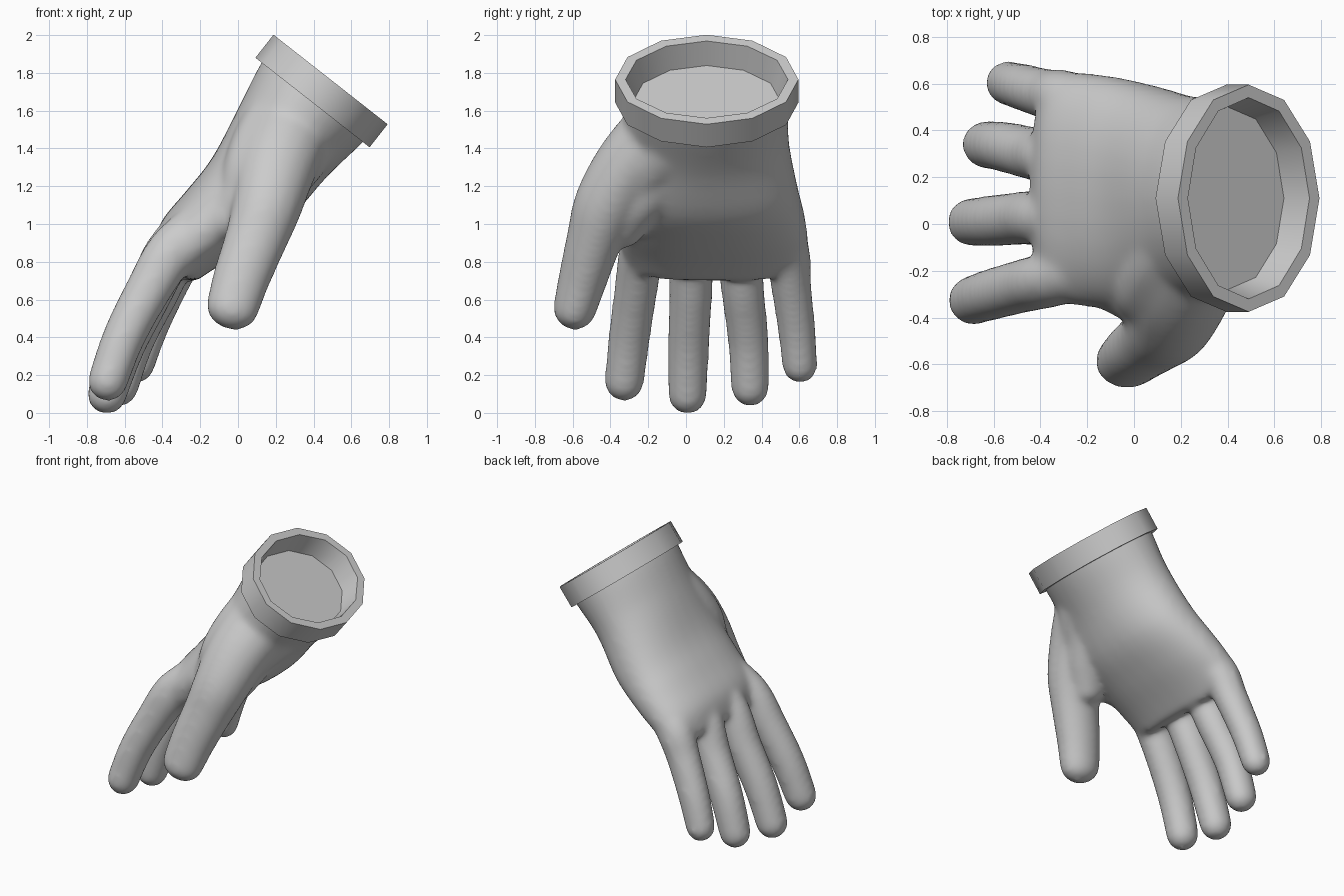
import bpy, bmesh, math
from mathutils import Vector

if "Cube" in bpy.data.objects:
    bpy.data.objects.remove(bpy.data.objects["Cube"])

grey = bpy.data.materials.new("grey")
grey.diffuse_color = (0.6, 0.6, 0.6, 1)
grey.use_nodes = True
grey.node_tree.nodes["Principled BSDF"].inputs["Base Color"].default_value = grey.diffuse_color

AXIS = Vector((0.617, 0, 0.787))      # wrist axis, pointing out of the opening
ACROSS = Vector((0.787, 0, -0.617))   # from the back of the hand to the palm
SIDE = Vector((0, 1, 0))


def refine(points, steps=4):
    """Catmull-Rom curve through rows of numbers."""
    out = []
    last = len(points) - 1
    for i in range(last):
        rows = zip(points[max(i - 1, 0)], points[i], points[i + 1], points[min(i + 2, last)])
        rows = list(rows)
        for k in range(steps):
            t = k / steps
            out.append([0.5 * (2 * b + (c - a) * t + (2 * a - 5 * b + 4 * c - d) * t ** 2
                               + (3 * b - a - 3 * c + d) * t ** 3) for a, b, c, d in rows])
    return out + [list(points[-1])]


def loop(bm, center, a, b, n, power=1.0):
    """Ring of vertices on an ellipse, squarer when power is below 1."""
    verts = []
    for i in range(n):
        t = 2 * math.pi * i / n
        c, s = math.cos(t), math.sin(t)
        c = math.copysign(abs(c) ** power, c)
        s = math.copysign(abs(s) ** power, s)
        verts.append(bm.verts.new(center + a * c + b * s))
    return verts


def loft(bm, loops):
    """Skin a list of rings and close both ends."""
    n = len(loops[0])
    for p, q in zip(loops, loops[1:]):
        for i in range(n):
            j = (i + 1) % n
            bm.faces.new((p[i], p[j], q[j], q[i]))
    bm.faces.new(loops[0][::-1])
    bm.faces.new(loops[-1])


def digit(bm, points):
    """Round-tipped tube; each point is x, y, z, side radius, thickness radius."""
    points = refine(points)
    pos = [Vector(p[:3]) for p in points]
    loops = []
    for i, p in enumerate(points):
        d = (pos[min(i + 1, len(pos) - 1)] - pos[max(i - 1, 0)]).normalized()
        side = (SIDE - d * d.dot(SIDE)).normalized()
        thick = d.cross(side)
        if i == 0:                      # rounded tip
            for k in (0.1, 0.35, 0.6, 0.8):
                ang = k * math.pi / 2
                c = pos[0] - d * p[3] * math.cos(ang)
                loops.append(loop(bm, c, side * p[3] * math.sin(ang),
                                  thick * p[4] * math.sin(ang), 16))
        loops.append(loop(bm, pos[i], side * p[3], thick * p[4], 16))
    loft(bm, loops)


def make_object(name, bm):
    bmesh.ops.recalc_face_normals(bm, faces=bm.faces[:])
    mesh = bpy.data.meshes.new(name)
    bm.to_mesh(mesh)
    bm.free()
    mesh.materials.append(grey)
    ob = bpy.data.objects.new(name, mesh)
    bpy.context.collection.objects.link(ob)
    bpy.ops.object.select_all(action='DESELECT')
    bpy.context.view_layer.objects.active = ob
    ob.select_set(True)
    return ob


# Glove: palm sections as x, y, z, half thickness, half width
bm = bmesh.new()
palm = [(0.46, 0.11, 1.725, 0.335, 0.425), (0.39, 0.11, 1.64, 0.33, 0.425),
        (0.235, 0.105, 1.43, 0.285, 0.43), (0.07, 0.11, 1.19, 0.25, 0.47),
        (-0.10, 0.135, 1.03, 0.215, 0.485), (-0.255, 0.15, 0.895, 0.18, 0.485),
        (-0.34, 0.15, 0.775, 0.125, 0.45)]
loft(bm, [loop(bm, Vector((x, y, z)), ACROSS * h, SIDE * w, 32,
               0.87 + 0.13 * min(max((z - 1.2) / 0.3, 0), 1))
          for x, y, z, h, w in refine(palm)])

# Thumb
digit(bm, [(-0.03, -0.588, 0.555, 0.105, 0.13), (0.02, -0.543, 0.72, 0.12, 0.142),
           (0.095, -0.485, 0.92, 0.138, 0.155), (0.155, -0.42, 1.10, 0.165, 0.175),
           (0.205, -0.30, 1.30, 0.18, 0.20), (0.27, -0.15, 1.47, 0.19, 0.21),
           (0.35, 0.0, 1.61, 0.20, 0.20)])
# Flesh blending the thumb into the back of the hand and the palm
digit(bm, [(0.05, -0.31, 1.10, 0.12, 0.15), (0.12, -0.27, 1.22, 0.17, 0.21),
           (0.20, -0.18, 1.36, 0.19, 0.245), (0.29, -0.07, 1.50, 0.20, 0.26),
           (0.35, 0.0, 1.60, 0.20, 0.25)])
digit(bm, [(0.12, -0.33, 0.98, 0.10, 0.10), (0.18, -0.26, 1.11, 0.13, 0.13),
           (0.24, -0.14, 1.25, 0.14, 0.14)])
# Web of skin between the thumb and index finger
digit(bm, [(-0.14, -0.26, 0.99, 0.08, 0.09), (0.0, -0.32, 1.06, 0.09, 0.11),
           (0.15, -0.32, 1.20, 0.11, 0.14)])
# Index finger
digit(bm, [(-0.69, -0.327, 0.165, 0.095, 0.096), (-0.605, -0.30, 0.40, 0.1, 0.103),
           (-0.475, -0.265, 0.65, 0.104, 0.112), (-0.335, -0.23, 0.87, 0.11, 0.125),
           (-0.10, -0.15, 1.05, 0.11, 0.12)])
# Middle finger
digit(bm, [(-0.695, 0.008, 0.095, 0.093, 0.096), (-0.605, 0.013, 0.35, 0.1, 0.103),
           (-0.475, 0.025, 0.62, 0.104, 0.112), (-0.345, 0.03, 0.87, 0.11, 0.125),
           (-0.10, 0.07, 1.05, 0.11, 0.12)])
# Ring finger
digit(bm, [(-0.632, 0.34, 0.135, 0.092, 0.095), (-0.555, 0.33, 0.38, 0.098, 0.102),
           (-0.425, 0.30, 0.65, 0.104, 0.11), (-0.32, 0.28, 0.87, 0.11, 0.122),
           (-0.10, 0.24, 1.05, 0.11, 0.12)])
# Little finger
digit(bm, [(-0.54, 0.603, 0.25, 0.084, 0.088), (-0.475, 0.585, 0.45, 0.09, 0.096),
           (-0.365, 0.553, 0.70, 0.098, 0.104), (-0.27, 0.53, 0.88, 0.11, 0.118),
           (-0.08, 0.43, 1.05, 0.11, 0.12)])
glove = make_object("glove", bm)

# Fuse the palm and digits into one soft skin, then win back the lost thickness
remesh = glove.modifiers.new("fuse", 'REMESH')
remesh.mode = 'VOXEL'
remesh.voxel_size = 0.018
soften = glove.modifiers.new("soften", 'SMOOTH')
soften.factor = 0.5
soften.iterations = 24
swell = glove.modifiers.new("swell", 'DISPLACE')
swell.mid_level = 0
swell.strength = 0.012
for name in ("fuse", "soften", "swell"):
    bpy.ops.object.modifier_apply(modifier=name)

# Trim the wrist flat where it meets the cuff
top = Vector((0.49, 0.11, 1.765))
bm = bmesh.new()
bm.from_mesh(glove.data)
bmesh.ops.bisect_plane(bm, geom=bm.verts[:] + bm.edges[:] + bm.faces[:],
                       plane_co=top - AXIS * 0.15, plane_no=AXIS, clear_outer=True)
for f in bm.faces:
    f.smooth = True
bm.to_mesh(glove.data)
bm.free()

# Cuff: twelve-sided raised band with a recessed floor
bm = bmesh.new()
loft(bm, [loop(bm, top - AXIS * depth, ACROSS * h, SIDE * w, 12)
          for depth, h, w in ((0.155, 0.384, 0.485), (0, 0.384, 0.485),
                              (0, 0.33, 0.43), (0.145, 0.305, 0.39))])
make_object("cuff", bm)
bpy.ops.object.shade_smooth_by_angle(angle=math.radians(50))
